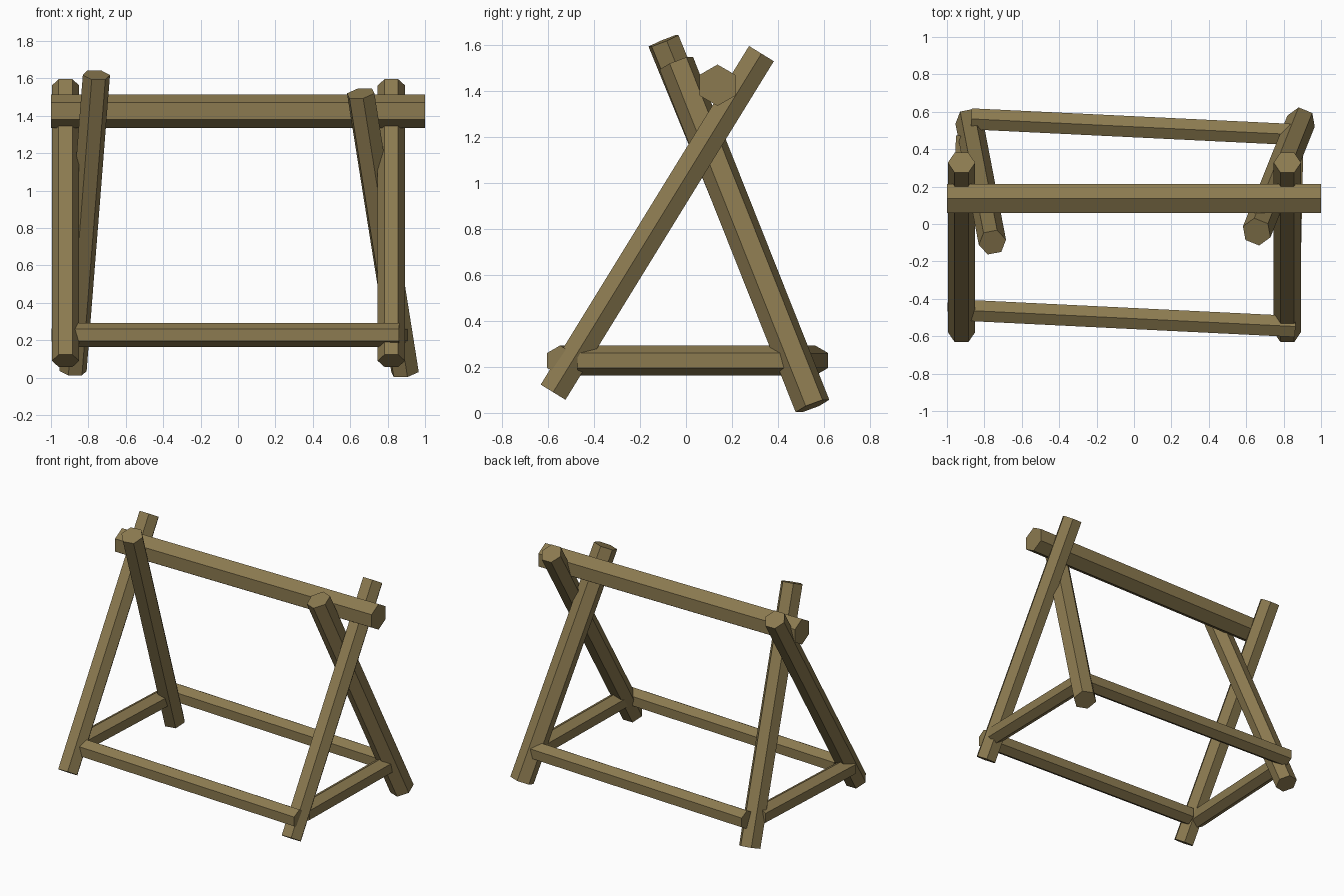
import bpy, bmesh
from math import sin, cos, pi, atan2, hypot
from mathutils import Vector, Euler

if "Cube" in bpy.data.objects:
    bpy.data.objects.remove(bpy.data.objects["Cube"])

wood = bpy.data.materials.new("wood")
wood.diffuse_color = (0.26, 0.195, 0.08, 1)
wood.use_nodes = True
wood.node_tree.nodes["Principled BSDF"].inputs["Base Color"].default_value = wood.diffuse_color


def beam(name, a, b, radius, spin=0.0):
    """Six-sided log running from a to b; spin turns the cross-section."""
    a, b = Vector(a), Vector(b)
    d = b - a
    half = d.length / 2
    bm = bmesh.new()
    ring = [(radius * cos(spin + i * pi / 3), radius * sin(spin + i * pi / 3)) for i in range(6)]
    low = [bm.verts.new((x, y, -half)) for x, y in ring]
    high = [bm.verts.new((x, y, half)) for x, y in ring]
    bm.faces.new(low[::-1])
    bm.faces.new(high)
    for i in range(6):
        j = (i + 1) % 6
        bm.faces.new((low[i], low[j], high[j], high[i]))
    mesh = bpy.data.meshes.new(name)
    bm.to_mesh(mesh)
    bm.free()
    mesh.materials.append(wood)
    ob = bpy.data.objects.new(name, mesh)
    ob.location = (a + b) / 2
    ob.rotation_euler = Euler((atan2(hypot(d.x, d.y), d.z), 0, atan2(d.x, -d.y)))
    bpy.context.collection.objects.link(ob)


# Ridge pole
beam("ridge_beam", (-1, 0.137, 1.425), (1, 0.137, 1.425), 0.09, pi / 6)

# Parallel front legs
for side, x in (("left", -0.922), ("right", 0.82)):
    beam("front_leg_" + side, (x, -0.578, 0.09), (x, 0.328, 1.5625), 0.073)

# Crooked back legs
beam("back_leg_left", (-0.882, 0.55, 0.036), (-0.757, -0.098, 1.618), 0.074)
beam("back_leg_right", (0.893, 0.55, 0.03), (0.656, -0.042, 1.52), 0.079)

# Long and short stretchers near the ground
Z = 0.228
for name, a, b in (
    ("front_stretcher", (-0.87, -0.463), (0.863, -0.548)),
    ("back_stretcher", (-0.87, 0.562), (0.863, 0.478)),
    ("side_stretcher_left", (-0.942, -0.47), (-0.895, 0.47)),
    ("side_stretcher_right", (0.83, -0.47), (0.85, 0.47)),
):
    beam(name, (*a, Z), (*b, Z), 0.065, pi / 6)
